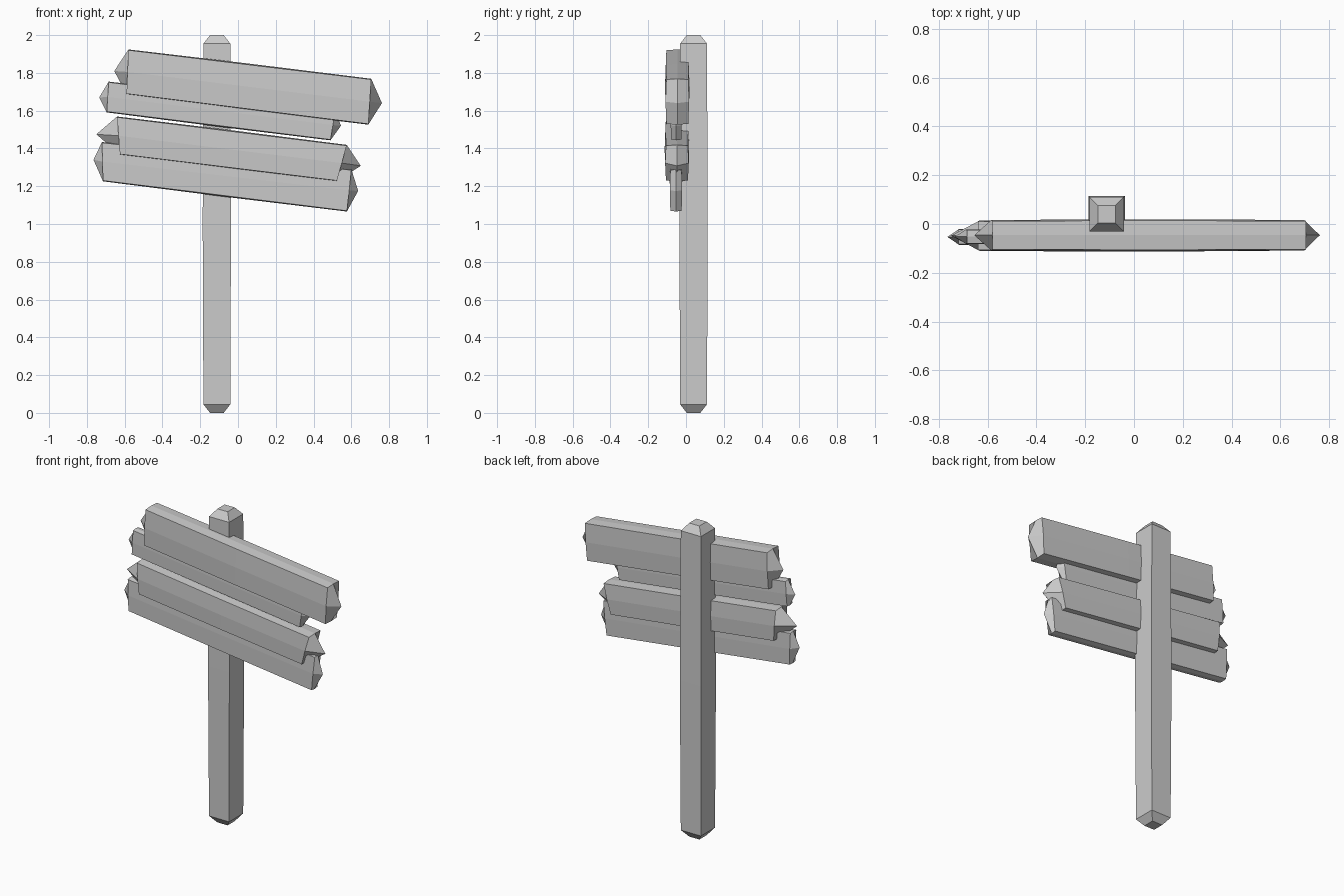
import bpy, bmesh
from mathutils import Vector

if "Cube" in bpy.data.objects:
    bpy.data.objects.remove(bpy.data.objects["Cube"])

# One plain grey for everything
GREY = (0.6, 0.6, 0.6, 1)
grey = bpy.data.materials.new("plain grey")
grey.use_nodes = True
grey.diffuse_color = GREY
grey.node_tree.nodes["Principled BSDF"].inputs["Base Color"].default_value = GREY


def finish(name, bm):
    bmesh.ops.recalc_face_normals(bm, faces=bm.faces)
    mesh = bpy.data.meshes.new(name)
    bm.to_mesh(mesh)
    bm.free()
    mesh.materials.append(grey)
    obj = bpy.data.objects.new(name, mesh)
    bpy.context.collection.objects.link(obj)


def bridge(bm, a, b):
    n = len(a)
    for i in range(n):
        bm.faces.new((a[i], a[(i + 1) % n], b[(i + 1) % n], b[i]))


def post(name, cx, cy, sections):
    """Square post from (height, half width) sections."""
    bm = bmesh.new()
    rings = []
    for z, h in sections:
        corners = ((-h, -h), (h, -h), (h, h), (-h, h))
        rings.append([bm.verts.new((cx + x, cy + y, z)) for x, y in corners])
    for a, b in zip(rings, rings[1:]):
        bridge(bm, a, b)
    bm.faces.new(rings[0])
    bm.faces.new(rings[-1])
    finish(name, bm)


def plank(name, cy, half, left, right):
    """Board with pointed ends; each end is (top, tip, bottom) in x, z."""
    bm = bmesh.new()

    def ring(top, bottom, h, ridge):
        top, bottom = Vector(top), Vector(bottom)
        mid = (top + bottom) / 2
        up = (top - bottom).normalized() * ridge
        outline = ((top, -h), (top + up, 0), (top, h), (mid, h * 1.08),
                   (bottom, h), (bottom - up, 0), (bottom, -h), (mid, -h * 1.08))
        return [bm.verts.new((p.x, cy + y, p.y)) for p, y in outline]

    def point(r, tip):
        t = bm.verts.new((tip[0], cy, tip[1]))
        for i in (0, 2, 4, 6):
            bm.faces.new((r[i - 1], r[i], r[i + 1], t))

    centre = [(Vector(left[i]) + Vector(right[i])) / 2 for i in (0, 2)]
    a = ring(left[0], left[2], half, 0.004)
    m = ring(centre[0], centre[1], half * 1.04, 0.006)
    b = ring(right[0], right[2], half, 0.004)
    bridge(bm, a, m)
    bridge(bm, m, b)
    point(a, left[1])
    point(b, right[1])
    finish(name, bm)


post("post", -0.112, 0.04,
     ((0, 0.036), (0.045, 0.071), (1, 0.075), (1.955, 0.071), (2, 0.036)))

# Boards from top to bottom
plank("top_board", -0.046, 0.058,
      ((-0.58, 1.92), (-0.655, 1.81), (-0.59, 1.69)),
      ((0.705, 1.765), (0.762, 1.64), (0.69, 1.53)))
plank("second_board", -0.052, 0.027,
      ((-0.685, 1.75), (-0.735, 1.67), (-0.695, 1.595)),
      ((0.515, 1.60), (0.545, 1.52), (0.49, 1.447)))
plank("third_board", -0.048, 0.058,
      ((-0.64, 1.565), (-0.75, 1.475), (-0.625, 1.37)),
      ((0.575, 1.415), (0.65, 1.308), (0.524, 1.23)))
plank("bottom_board", -0.053, 0.03,
      ((-0.72, 1.43), (-0.765, 1.34), (-0.715, 1.23)),
      ((0.60, 1.285), (0.636, 1.175), (0.577, 1.07)))
